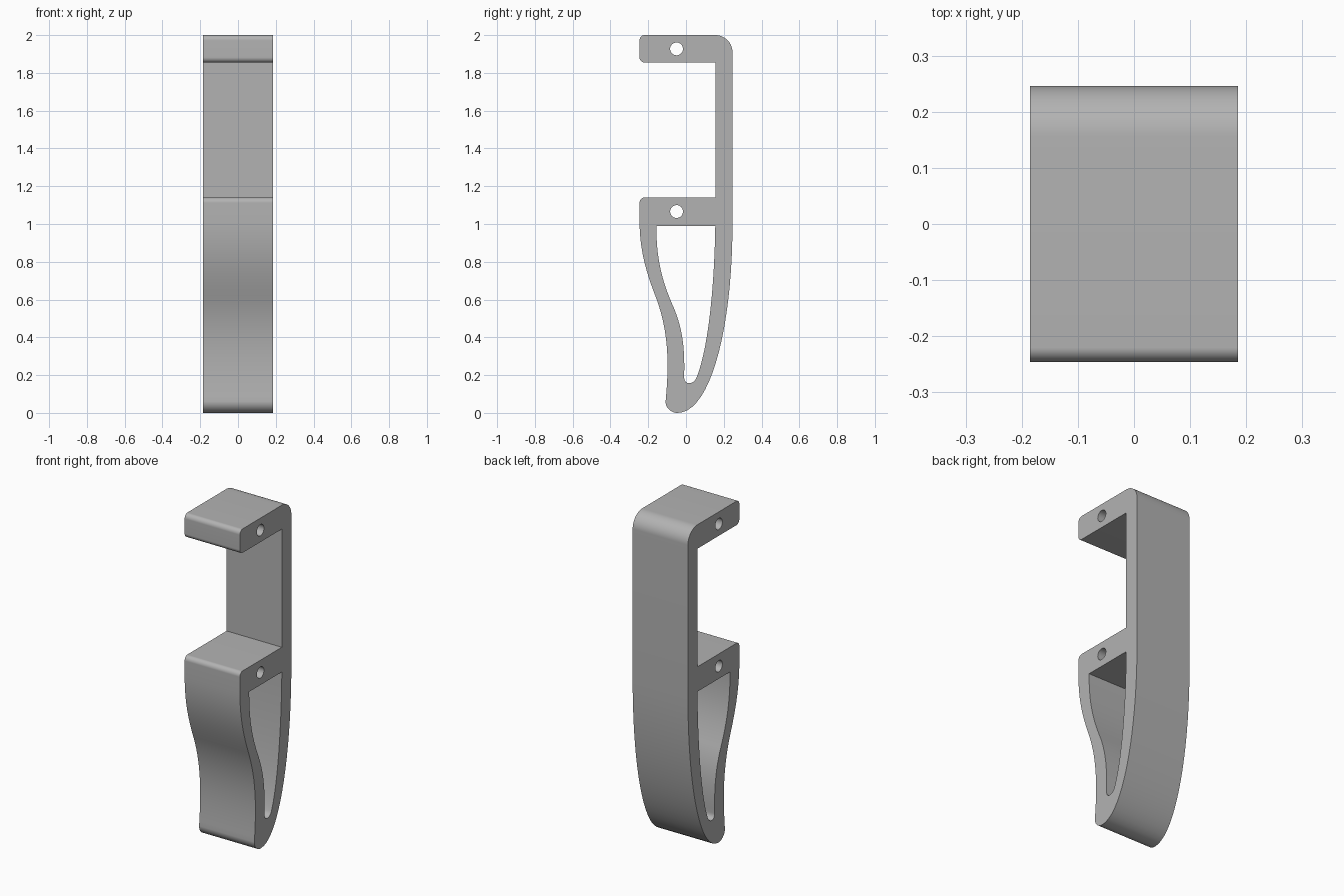
import bpy
import math
from mathutils import Vector
from mathutils.geometry import interpolate_bezier

cube = bpy.data.objects.get("Cube")
if cube:
    bpy.data.objects.remove(cube, do_unlink=True)

WIDTH = 0.37
K = 0.5523  # handle length that turns a cubic into a quarter circle


def path(start, steps):
    """Sample a closed profile: 2 values draw a line, 6 values a cubic curve."""
    pts = [Vector((*start, 0))]
    for s in steps:
        if len(s) == 2:
            pts.append(Vector((*s, 0)))
        else:
            a, b, c = (Vector((s[i], s[i + 1], 0)) for i in (0, 2, 4))
            pts += interpolate_bezier(pts[-1], a, b, c, 20)[1:]
    if (pts[0] - pts[-1]).length < 1e-4:
        pts.pop()
    return pts


def corner(p, c, q):
    """Quarter round from p to q around the sharp corner c."""
    a = [p[i] + (c[i] - p[i]) * K for i in (0, 1)]
    b = [q[i] + (c[i] - q[i]) * K for i in (0, 1)]
    return (*a, *b, *q)


def circle(y, z, r, n=32):
    return [Vector((y + r * math.cos(math.tau * i / n),
                    z + r * math.sin(math.tau * i / n), 0)) for i in range(n)]


F, B = -0.246, 0.246  # front and back limits

# Outer silhouette: top arm, spine, curved tail, front wall, lower arm
outline = path((-0.22, 2), [
    (0.155, 2),
    corner((0.155, 2), (B, 2), (B, 1.91)),
    (B, 1.0),
    (B, 0.45, 0.13, 0, -0.045, 0),
    corner((-0.045, 0), (-0.108, 0), (-0.108, 0.06)),
    (-0.09, 0.25, -0.09, 0.42, -0.155, 0.6),
    (-0.205, 0.73, F, 0.85, F, 1.02),
    (F, 1.112),
    corner((F, 1.112), (F, 1.14), (-0.22, 1.14)),
    (0.155, 1.14),
    (0.155, 1.855),
    (-0.22, 1.855),
    corner((-0.22, 1.855), (F, 1.855), (F, 1.883)),
    (F, 1.972),
    corner((F, 1.972), (F, 2), (-0.22, 2)),
])

# Tapering opening inside the tail
opening = path((-0.157, 0.99), [
    (0.155, 0.99),
    (0.15, 0.65, 0.115, 0.33, 0.055, 0.185),
    (0.04, 0.15, -0.01, 0.145, -0.01, 0.19),
    (-0.005, 0.35, -0.02, 0.46, -0.075, 0.58),
    (-0.13, 0.71, -0.157, 0.82, -0.157, 0.99),
])

# Flat filled profile with pin holes, extruded across the width
curve = bpy.data.curves.new("bracket_profile", "CURVE")
curve.dimensions = "2D"
curve.fill_mode = "BOTH"
curve.extrude = WIDTH / 2
for pts in (outline, opening, circle(-0.05, 1.927, 0.034), circle(-0.05, 1.066, 0.034)):
    spline = curve.splines.new("POLY")
    spline.points.add(len(pts) - 1)
    for sp, p in zip(spline.points, pts):
        sp.co = (*p, 1)
    spline.use_cyclic_u = True

bracket = bpy.data.objects.new("hook_bracket", curve)
bpy.context.collection.objects.link(bracket)
bracket.rotation_euler = (math.pi / 2, 0, math.pi / 2)

grey = bpy.data.materials.new("light_grey")
grey.use_nodes = True
colour = (0.45, 0.45, 0.45, 1)
grey.diffuse_color = colour
grey.node_tree.nodes["Principled BSDF"].inputs["Base Color"].default_value = colour
curve.materials.append(grey)

# Turn into a mesh with smooth curves and crisp edges
bpy.ops.object.select_all(action="DESELECT")
bracket.select_set(True)
bpy.context.view_layer.objects.active = bracket
bpy.ops.object.convert(target="MESH")
bpy.ops.object.transform_apply(location=False, rotation=True, scale=False)
bpy.ops.object.mode_set(mode="EDIT")
bpy.ops.mesh.select_all(action="SELECT")
bpy.ops.mesh.remove_doubles(threshold=0.0001)
bpy.ops.mesh.normals_make_consistent(inside=False)
bpy.ops.object.mode_set(mode="OBJECT")
bpy.ops.object.shade_smooth_by_angle(angle=math.radians(30))
